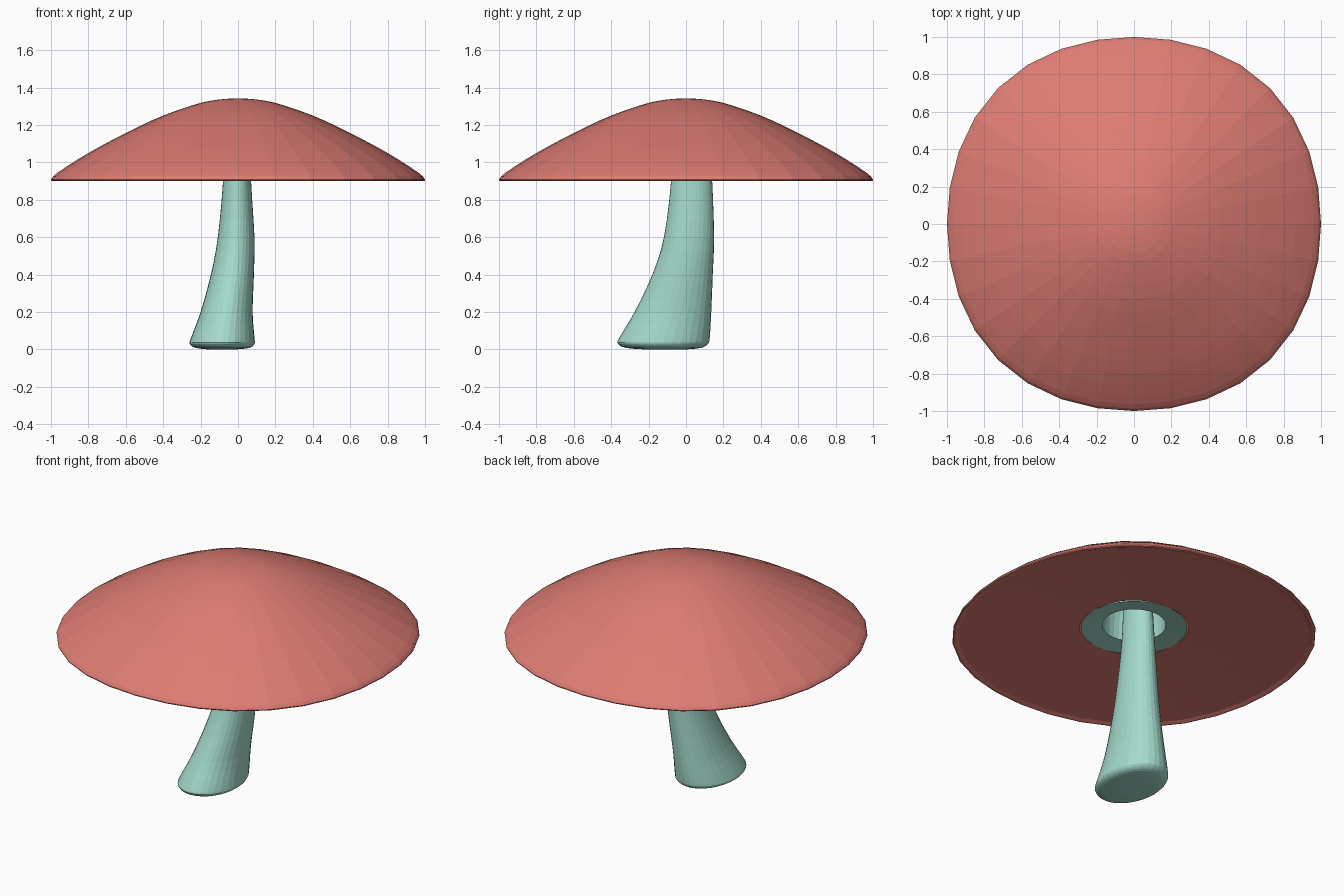
import bpy, bmesh, math

if "Cube" in bpy.data.objects:
    bpy.data.objects.remove(bpy.data.objects["Cube"])

SIDES = 32


def material(name, rgb):
    m = bpy.data.materials.new(name)
    m.diffuse_color = (*rgb, 1)
    m.use_nodes = True
    m.node_tree.nodes["Principled BSDF"].inputs["Base Color"].default_value = m.diffuse_color
    return m


red = material("cap_red", (0.72, 0.20, 0.17))
teal = material("stem_teal", (0.37, 0.70, 0.60))


def smooth_points(keys, steps):
    """Catmull-Rom through the key tuples."""
    out = []
    for i in range(len(keys) - 1):
        p0, p1 = keys[max(i - 1, 0)], keys[i]
        p2, p3 = keys[i + 1], keys[min(i + 2, len(keys) - 1)]
        for s in range(steps):
            t = s / steps
            out.append(tuple(
                0.5 * (2 * b + (c - a) * t + (2 * a - 5 * b + 4 * c - d) * t * t
                       + (3 * b - a - 3 * c + d) * t ** 3)
                for a, b, c, d in zip(p0, p1, p2, p3)))
    return out + [keys[-1]]


def loft(name, rings, mat, square=0.0, close_start=False, close_end=False):
    """Skin rings given as (centre x, centre y, radius x, radius y, z)."""
    bm = bmesh.new()
    loops = []
    for cx, cy, rx, ry, z in rings:
        loop = []
        for i in range(SIDES):
            a = 2 * math.pi * i / SIDES
            k = 1 + square * (1 - math.cos(4 * a))
            loop.append(bm.verts.new((cx + rx * k * math.cos(a),
                                      cy + ry * k * math.sin(a), z)))
        loops.append(loop)
    for lo, hi in zip(loops, loops[1:]):
        for i in range(SIDES):
            j = (i + 1) % SIDES
            bm.faces.new((lo[i], lo[j], hi[j], hi[i]))
    if close_start:
        bm.faces.new(loops[0][::-1])
    if close_end:
        bm.faces.new(loops[-1])
    mesh = bpy.data.meshes.new(name)
    bm.to_mesh(mesh)
    bm.free()
    mesh.materials.append(mat)
    obj = bpy.data.objects.new(name, mesh)
    bpy.context.collection.objects.link(obj)
    return obj


def round_rings(profile):
    return [(0, 0, r, r, z) for r, z in profile]


# Cap: shallow hollow underside, thin lip, domed top
under = [(0.30, 0.96), (0.65, 0.935), (0.965, 0.908), (0.985, 0.90), (0.998, 0.902)]
dome = smooth_points([(1.0, 0.908), (0.965, 0.945), (0.80, 1.05), (0.60, 1.157),
                      (0.40, 1.25), (0.20, 1.318), (0.08, 1.338), (0.01, 1.341)], 3)
loft("cap", round_rings(under + dome), red, 0.014, close_end=True)

# Collar: pale ring under the cap with a socket for the stem
loft("collar", round_rings([(0.15, 1.2), (0.172, 1.1), (0.18, 0.975), (0.30, 0.96)]),
     teal, close_start=True)

# Stem: leaning, flared at the foot; keys are x min, x max, y min, y max, z
stem_keys = [(-0.16, -0.01, -0.22, 0.0, 0.0),
             (-0.225, 0.06, -0.32, 0.08, 0.008),
             (-0.258, 0.088, -0.364, 0.118, 0.03),
             (-0.25, 0.088, -0.355, 0.127, 0.065),
             (-0.20, 0.078, -0.275, 0.135, 0.20),
             (-0.145, 0.085, -0.18, 0.143, 0.40),
             (-0.108, 0.088, -0.118, 0.15, 0.60),
             (-0.08, 0.07, -0.08, 0.14, 0.90),
             (-0.07, 0.062, -0.07, 0.12, 1.2)]
stem = [((a + b) / 2, (c + d) / 2, (b - a) / 2, (d - c) / 2, max(z, 0))
        for a, b, c, d, z in smooth_points(stem_keys, 3)]
loft("stem", stem, teal, close_start=True, close_end=True)
